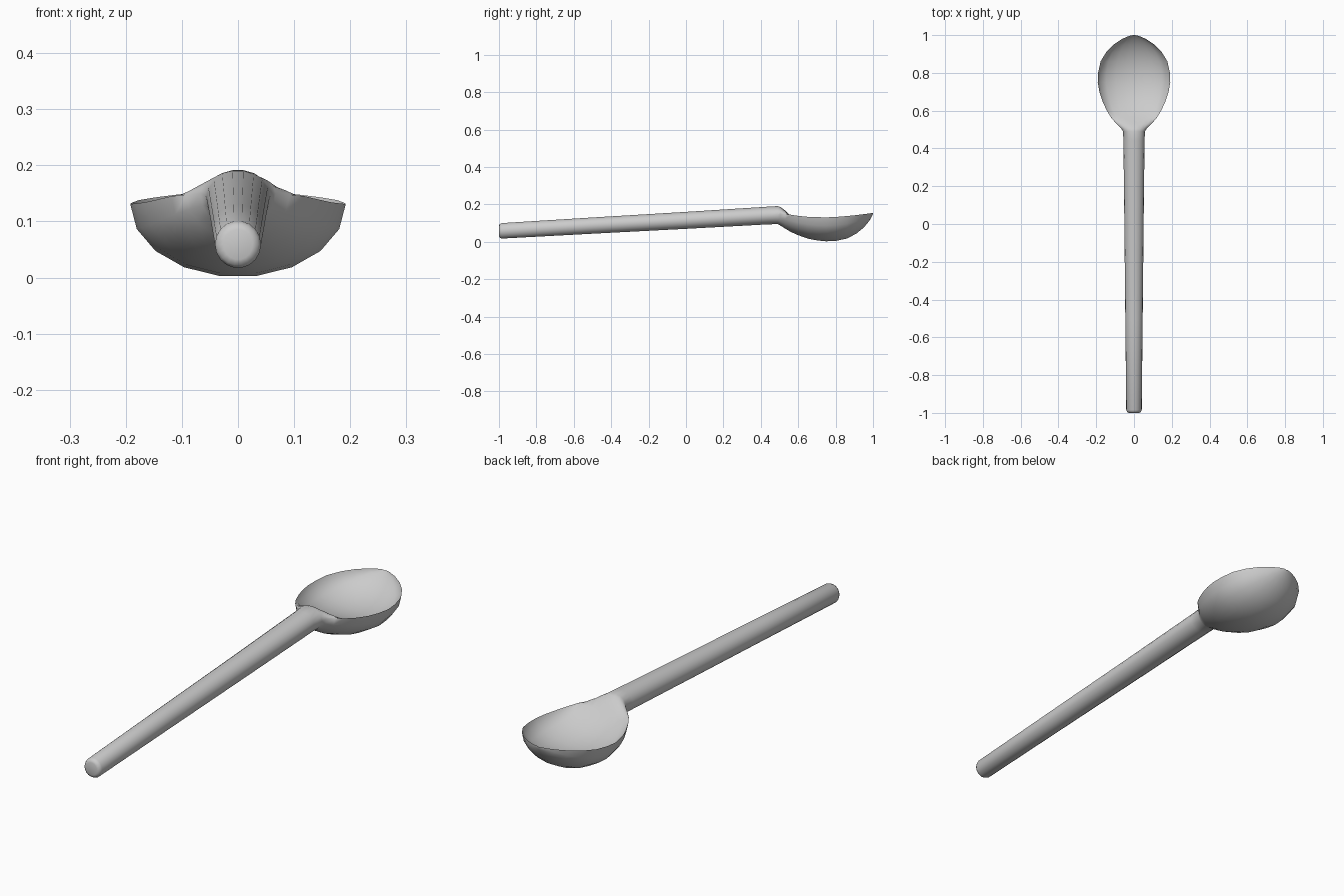
import bpy, bmesh
from math import sin, cos, pi

SIDES = 18

# Stations along the spoon: y, half width, side height, bottom, top (or bowl floor)
stations = [
    # rounded handle end and tapered shaft
    (-1.000, 0.026, 0.059, 0.032, 0.086),
    (-0.996, 0.036, 0.059, 0.022, 0.096),
    (-0.985, 0.041, 0.059, 0.017, 0.101),
    (-0.500, 0.046, 0.087, 0.043, 0.131),
    (0.000, 0.051, 0.115, 0.069, 0.161),
    (0.440, 0.056, 0.141, 0.093, 0.189),
    # neck blending into the bowl
    (0.490, 0.058, 0.146, 0.094, 0.192),
    (0.505, 0.067, 0.150, 0.086, 0.187),
    (0.530, 0.092, 0.148, 0.070, 0.168),
    (0.560, 0.119, 0.145, 0.052, 0.138),
    # bowl
    (0.600, 0.144, 0.139, 0.034, 0.108),
    (0.650, 0.167, 0.134, 0.016, 0.082),
    (0.700, 0.183, 0.132, 0.006, 0.066),
    (0.750, 0.192, 0.131, 0.001, 0.058),
    (0.800, 0.190, 0.133, 0.003, 0.057),
    (0.860, 0.177, 0.138, 0.016, 0.066),
    (0.910, 0.147, 0.143, 0.042, 0.084),
    (0.950, 0.108, 0.148, 0.075, 0.106),
    (0.980, 0.063, 0.152, 0.111, 0.131),
    (0.995, 0.028, 0.154, 0.138, 0.147),
    (1.000, 0.006, 0.155, 0.151, 0.153),
]

bm = bmesh.new()


def ring(y, w, side, bottom, top):
    verts = []
    for i in range(SIDES):
        a = 2 * pi * i / SIDES
        s = sin(a)
        z = side + (top - side) * s if s >= 0 else side + (side - bottom) * s
        verts.append(bm.verts.new((w * cos(a), y, z)))
    return verts


# Loft the whole spoon as one closed skin
rings = [ring(*s) for s in stations]
for a, b in zip(rings, rings[1:]):
    for i in range(SIDES):
        j = (i + 1) % SIDES
        bm.faces.new((a[i], a[j], b[j], b[i]))
bm.faces.new(rings[0])
bm.faces.new(rings[-1])
bmesh.ops.recalc_face_normals(bm, faces=bm.faces[:])

mesh = bpy.data.meshes.new("spoon")
bm.to_mesh(mesh)
bm.free()
spoon = bpy.data.objects.new("spoon", mesh)
bpy.context.collection.objects.link(spoon)

# Smooth surface with a crisp bowl rim
bpy.context.view_layer.objects.active = spoon
spoon.select_set(True)
bpy.ops.object.shade_smooth_by_angle(angle=pi / 3)
